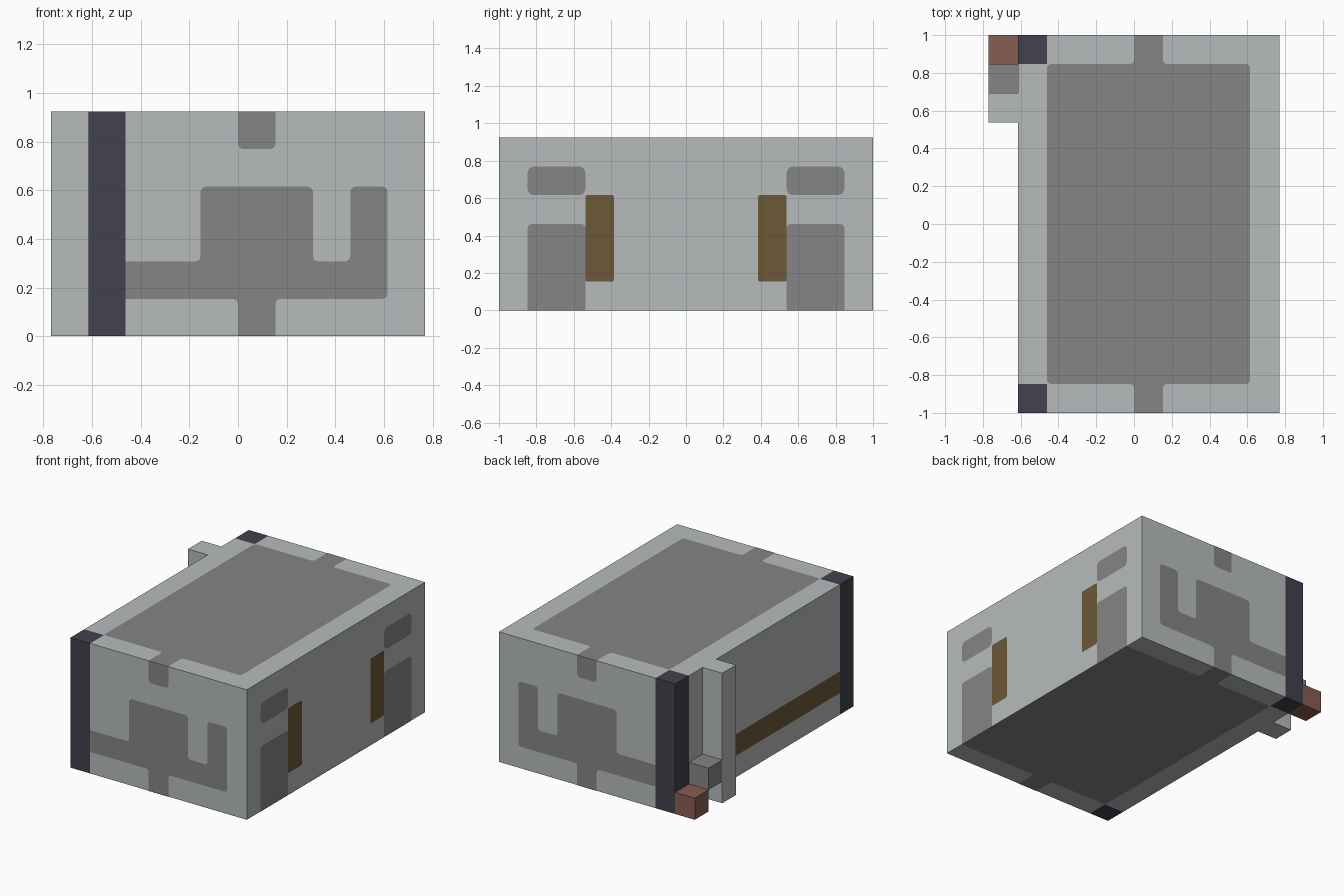
import bpy, bmesh
from mathutils import Vector

cube = bpy.data.objects.get("Cube")
if cube:
    bpy.data.objects.remove(cube)

U = 2 / 13          # one block
FRONT, TOP = 6.5, 6  # half depth and height in blocks


def material(name, rgb):
    m = bpy.data.materials.new(name)
    m.use_nodes = True
    m.diffuse_color = (*rgb, 1)
    m.node_tree.nodes["Principled BSDF"].inputs["Base Color"].default_value = (*rgb, 1)
    return m


light = material("light_grey", (0.47, 0.5, 0.5))
grey = material("mid_grey", (0.235, 0.235, 0.235))
dark = material("dark_slate", (0.054, 0.053, 0.078))
brown = material("brown", (0.147, 0.098, 0.04))
red = material("red_brown", (0.25, 0.109, 0.084))


def finish(name, bm, mat):
    mesh = bpy.data.meshes.new(name)
    bm.to_mesh(mesh)
    bm.free()
    mesh.materials.append(mat)
    obj = bpy.data.objects.new(name, mesh)
    bpy.context.collection.objects.link(obj)
    return obj


def rect(u0, u1, v0, v1):
    return [(u0, v0), (u1, v0), (u1, v1), (u0, v1)]


def prism(name, mat, outline, z0, z1):
    """Upright solid from a plan outline in blocks."""
    bm = bmesh.new()
    face = bm.faces.new([bm.verts.new((x * U, y * U, z0 * U)) for x, y in outline])
    new = bmesh.ops.extrude_face_region(bm, geom=[face])["geom"]
    bmesh.ops.translate(bm, vec=(0, 0, (z1 - z0) * U),
                        verts=[g for g in new if isinstance(g, bmesh.types.BMVert)])
    bmesh.ops.recalc_face_normals(bm, faces=bm.faces)
    return finish(name, bm, mat)


def panel(name, mat, outline, axis, level, sign, radius=0.02):
    """Thin painted face on one side; corners inside the side are rounded."""
    bm = bmesh.new()
    corners = []
    for u, v in outline:
        p = [u, v]
        p.insert(axis, level)
        co = Vector(p) * U
        co[axis] += sign * 0.0015
        vert = bm.verts.new(co)
        on_edge = ((axis != 0 and p[0] in (-4, 5)) or (axis == 1 and p[0] == -3)
                   or (axis != 1 and abs(p[1]) == FRONT)
                   or (axis != 2 and p[2] in (0, TOP)))
        if not on_edge:
            corners.append(vert)
    face = bm.faces.new(bm.verts)
    face.normal_update()
    if face.normal[axis] * sign < 0:
        face.normal_flip()
    if corners and radius:
        bmesh.ops.bevel(bm, geom=corners, offset=radius, segments=2,
                        profile=0.5, affect='VERTICES')
    return finish(name, bm, mat)


# Main body, notched at two corners for the posts
prism("body", light, [(-3, -6.5), (5, -6.5), (5, 6.5), (-3, 6.5), (-3, 5.5),
                      (-4, 5.5), (-4, -5.5), (-3, -5.5)], 0, TOP)
prism("front_post", dark, rect(-4, -3, -6.5, -5.5), 0, TOP)
prism("back_post", dark, rect(-4, -3, 5.5, 6.5), 0, TOP)

# Blocks standing out from the right side
prism("side_column", light, rect(-5, -4, 3.5, 4.5), 0, TOP)
prism("side_step", grey, rect(-5, -4, 4.5, 5.5), 1, 2)
prism("side_foot", red, rect(-5, -4, 5.5, 6.5), 0, 1)

# Front and back patterns
pattern = [(-3, 1), (0, 1), (0, 0), (1, 0), (1, 1), (4, 1), (4, 4), (3, 4),
           (3, 2), (2, 2), (2, 4), (-1, 4), (-1, 2), (-3, 2)]
for side, s in (("front", -1), ("back", 1)):
    panel(side + "_pattern", grey, pattern, 1, s * FRONT, s)
    panel(side + "_upper_tab", grey, rect(0, 1, 5, 6), 1, s * FRONT, s)


# Top and bottom fields with a tab at each end
def field(x1):
    return [(-3, -5.5), (0, -5.5), (0, -6.5), (1, -6.5), (1, -5.5), (x1, -5.5),
            (x1, 5.5), (1, 5.5), (1, 6.5), (0, 6.5), (0, 5.5), (-3, 5.5)]


panel("top_field", grey, field(4), 2, TOP, 1)
panel("bottom_field", grey, field(5), 2, 0, -1)

# Left side: mirrored groups of panels
for side, s in (("front", -1), ("back", 1)):
    panel(side + "_lower_panel", grey, rect(s * 3.5, s * 5.5, 0, 3), 0, 5, 1)
    panel(side + "_upper_panel", grey, rect(s * 3.5, s * 5.5, 4, 5), 0, 5, 1, 0.03)
    panel(side + "_brown_panel", brown, rect(s * 2.5, s * 3.5, 1, 4), 0, 5, 1, 0.01)

# Right side: long brown stripe
panel("side_stripe", brown, rect(-5.5, 3.5, 1, 2), 0, -4, -1, 0)
